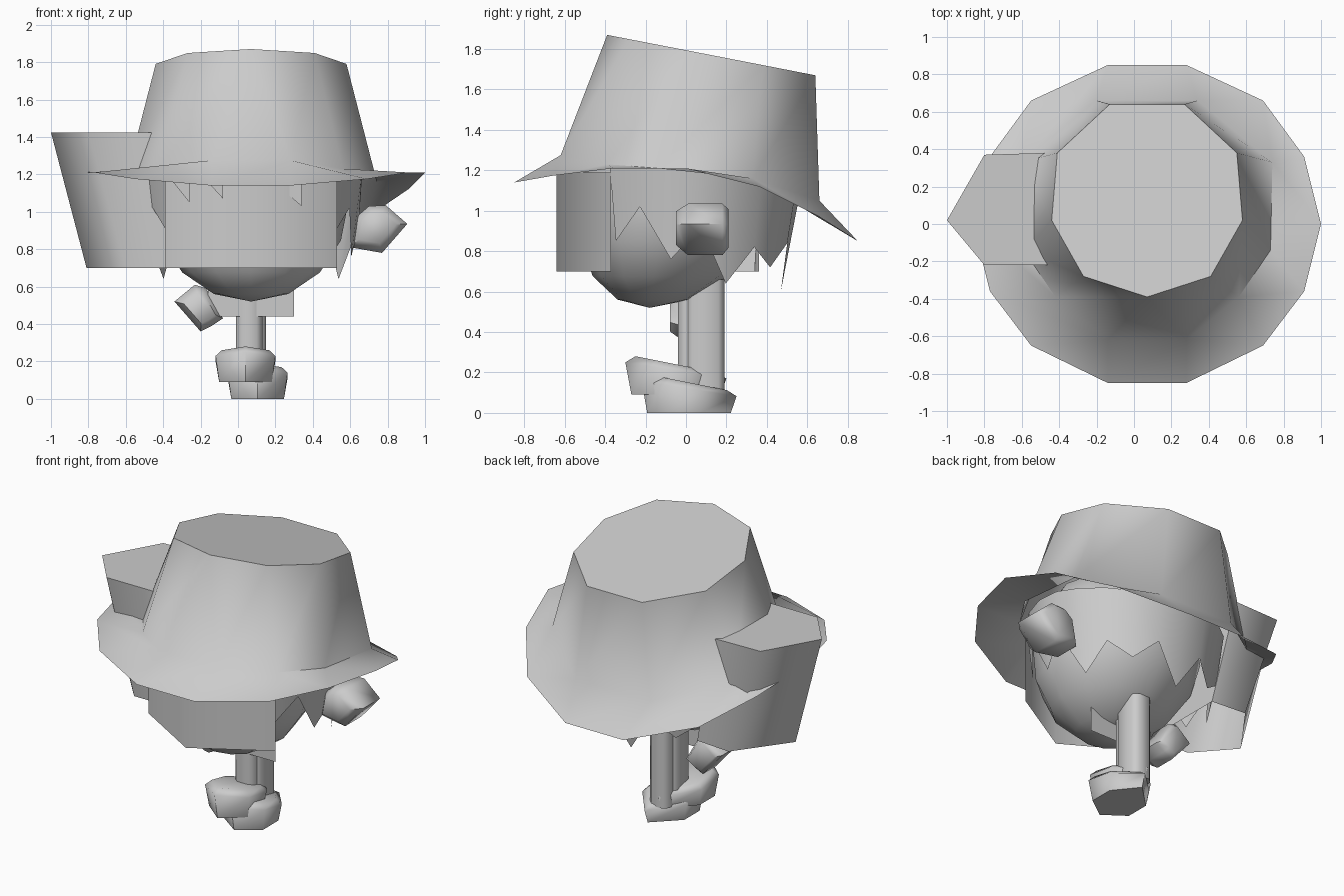
import bpy, bmesh
from math import sin, cos, pi, radians

if "Cube" in bpy.data.objects:
    bpy.data.objects.remove(bpy.data.objects["Cube"])

CX = 0.07  # mirror line of the head and hat


def make(name, verts, faces, angle=40):
    me = bpy.data.meshes.new(name)
    bm = bmesh.new()
    vs = [bm.verts.new(v) for v in verts]
    for f in faces:
        bm.faces.new([vs[i] for i in f])
    bmesh.ops.remove_doubles(bm, verts=bm.verts[:], dist=0.001)
    bmesh.ops.recalc_face_normals(bm, faces=bm.faces[:])
    bm.to_mesh(me)
    bm.free()
    me.shade_smooth()
    me.set_sharp_from_angle(angle=radians(angle))
    ob = bpy.data.objects.new(name, me)
    bpy.context.collection.objects.link(ob)
    return ob


def loft(name, rings, cap_start=False, cap_end=False, angle=40):
    n = len(rings[0])
    verts = [p for r in rings for p in r]
    faces = [(k*n + i, k*n + (i+1) % n, (k+1)*n + (i+1) % n, (k+1)*n + i)
             for k in range(len(rings)-1) for i in range(n)]
    if cap_start:
        faces.append(range(n))
    if cap_end:
        faces.append(range((len(rings)-1)*n, len(rings)*n))
    return make(name, verts, faces, angle)


def mirrored(half):
    return half + [(2*CX - x, y, z) for x, y, z in reversed(half)]


def flat_ring(pts, z):
    return [(x, y, z) for x, y in pts]


# Hat: brim dipping at the back, tapering crown, sloped top
brim = [(.28, -.85, 1.14), (.69, -.65, 1.175), (.91, -.36, 1.21), (1.0, 0, 1.21),
        (.91, .36, 1.12), (.69, .66, .97), (.28, .85, .85)]
base = [(.28, -.62, 1.275), (.56, -.39, 1.23), (.73, -.14, 1.21), (.74, .33, 1.16), (.34, .66, 1.05)]
top = [(x, y, 1.87 - .194*(y + .39)) for x, y in
       [(CX, -.39), (.41, -.28), (.58, .02), (.55, .38), (.27, .64)]]
spread = (0, 0, 1, 2, 3, 3, 4)  # crown points repeated to meet the 14-sided brim
loft("hat", [mirrored(brim), mirrored([base[i] for i in spread]),
             mirrored([top[i] for i in spread])], cap_end=True, angle=62)

# Cup at the side of the hat, closed on top
cup_top = [(-1.0, .02), (-.8, -.22), (-.46, -.22), (-.47, .38), (-.8, .37)]
cup_low = [(-.81, .02), (-.6, -.22), (-.32, -.22), (-.32, .34), (-.56, .36)]
loft("side_cup", [flat_ring(cup_low, .70), flat_ring(cup_top, 1.425)], cap_end=True, angle=75)

# Head, flatter in front, chin pushed forward
bpy.ops.mesh.primitive_uv_sphere_add(segments=12, ring_count=8, radius=1)
head = bpy.context.object
head.name = "head"
for v in head.data.vertices:
    x, y, z = v.co
    v.co = (CX + x*.52, -.10 + y*(.43 if y < 0 else .52) - .08*max(0, -z), 1.05 + z*.53)
head.data.shade_smooth()

# Face card folded at the middle
make("face_panel",
     [(x, y, z) for z in (.70, 1.19) for x, y in ((-.39, -.37), (CX, -.64), (.53, -.37))],
     [(0, 1, 4, 3), (1, 2, 5, 4)], 70)

# Hair cap round the back and sides with a zigzag lower edge
tips = [.85, 1.02, .76, .92, .64, .82, .72, .84, .60, .84, .72, .82, .64, .92, .76, 1.02, .85]
hair_top, hair_low = [], []
m = len(tips)
for i, z in enumerate(tips):
    a = -.23*pi + 1.46*pi*i/(m - 1)
    s = .86 + .14*min(1, max(0, z - .58)/.34)
    hair_top.append((CX + .6*cos(a), .57*sin(a), 1.22 - .10*max(0, sin(a))))
    hair_low.append((CX + .58*s*cos(a), .54*s*sin(a), z))
make("back_hair", hair_top + hair_low,
     [(i, i+1, m+i+1, m+i) for i in range(m-1)], 60)

# Short fringe spikes under the brim
for k, (x, y, z) in enumerate([(-.26, -.47, 1.05), (-.08, -.57, 1.07), (.34, -.50, 1.03)]):
    d = -.12 if x < CX else -.2
    make(f"fringe_{k}", [(x + d, y - .02, 1.2), (x, y - .02, z), (x, y - .02, 1.2)], [(0, 1, 2)])


# Blocky hands: six-sided outline extruded front to back
def hand(name, outline, y0, y1):
    n = len(outline)
    cx, cz = (sum(p[k] for p in outline)/n for k in (0, 1))
    rings = [[(cx + (x - cx)*s, y, cz + (z - cz)*s) for x, z in outline]
             for y, s in ((y0, .65), (y0 + .06, 1), (y1 - .03, 1), (y1, .75))]
    loft(name, rings, True, True, 62)


hand("right_hand", [(.60, .81), (.63, .97), (.70, 1.03), (.79, 1.035), (.905, .935), (.77, .78)], -.05, .21)
hand("left_hand", [(-.34, .52), (-.23, .61), (-.17, .59), (-.08, .43), (-.14, .39), (-.2, .36)], -.08, .14)


# Legs
def column(name, x0, x1, y0, y1, z0, z1):
    c = .03
    pts = [(x0 + c, y0), (x1 - c, y0), (x1, y0 + c), (x1, y1 - c),
           (x1 - c, y1), (x0 + c, y1), (x0, y1 - c), (x0, y0 + c)]
    loft(name, [flat_ring(pts, z0), flat_ring(pts, z1)], True, True, 50)


column("right_leg", .01, .15, 0, .19, .10, .66)
column("left_leg", -.01, .13, -.04, .13, .18, .58)

# Flat collar card
make("collar_card", [(-.16, -.04, .44), (.3, -.04, .44), (.3, -.04, .6), (-.16, -.04, .6)],
     [(0, 1, 2, 3)])


# Six-sided boots with one toe point and one heel point
def boot(name, cx, toe, heel, z0):
    w, cy = .16, (toe + heel)/2
    pts = [(0, toe - cy), (w, -.12), (w, .06), (.02, heel - cy), (-w, .06), (-w, -.12)]
    rings = [[(cx + x*s, cy + y*s, z0 + z - (.04*y/.25 if top_ring else 0)) for x, y in pts]
             for z, s, top_ring in ((0, .88, 0), (.12, 1, 1), (.15, .8, 1))]
    loft(name, rings, True, True, 62)


boot("left_boot", .04, -.30, .20, .09)
boot("right_boot", .105, -.22, .25, 0)
